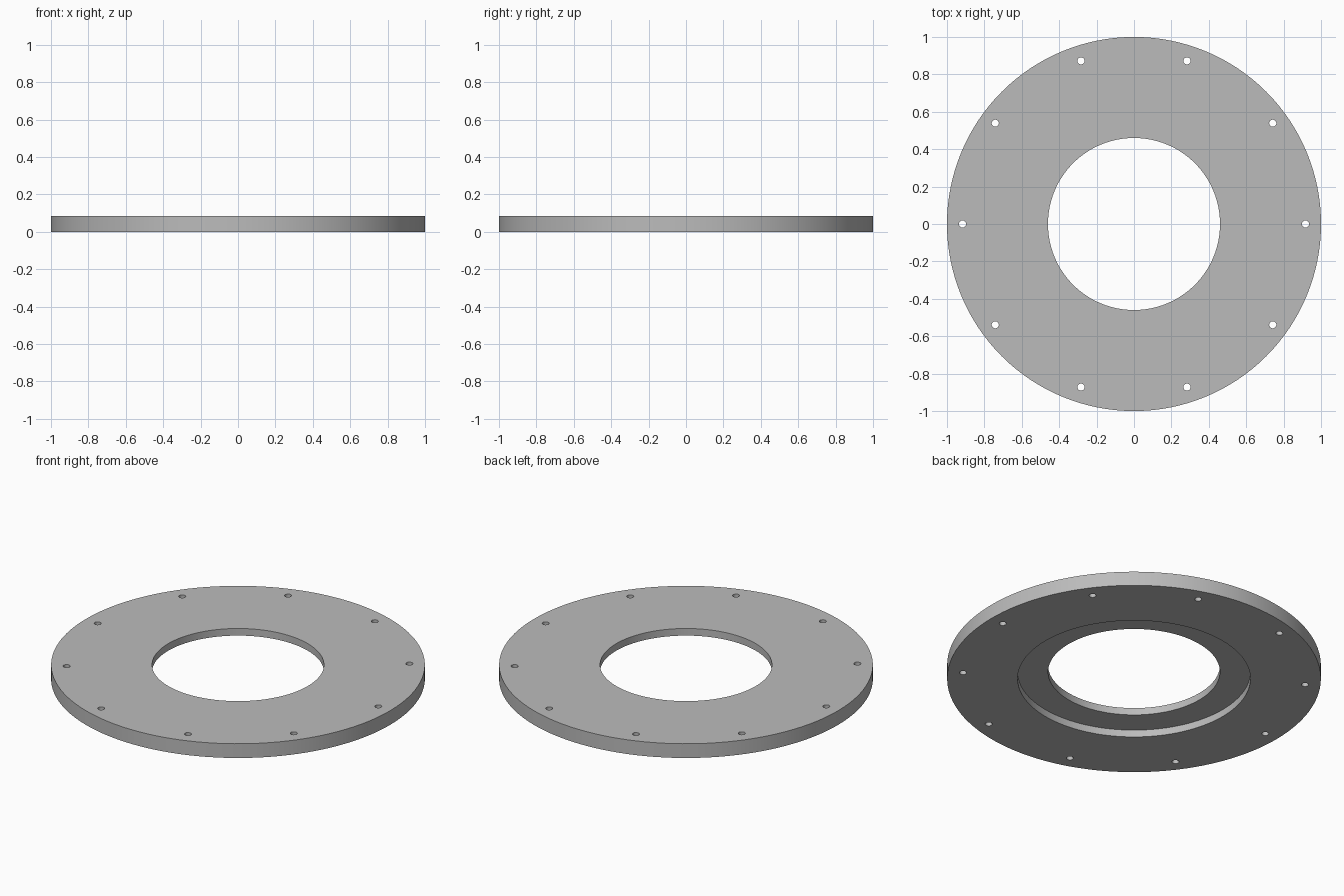
import bpy
import bmesh
from math import cos, sin, pi, radians
from mathutils import Matrix

cube = bpy.data.objects.get("Cube")
if cube:
    bpy.data.objects.remove(cube)

HEIGHT, STEP = 0.084, 0.042
OUTER, BORE, RECESS = 1.0, 0.46, 0.623
HOLE_COUNT, HOLE_CIRCLE, HOLE_RADIUS = 10, 0.917, 0.019
SEGMENTS = 128


def make_object(name, bm):
    bmesh.ops.recalc_face_normals(bm, faces=bm.faces)
    mesh = bpy.data.meshes.new(name)
    bm.to_mesh(mesh)
    bm.free()
    obj = bpy.data.objects.new(name, mesh)
    bpy.context.collection.objects.link(obj)
    return obj


grey = bpy.data.materials.new("plain grey")
grey.use_nodes = True
colour = (0.5, 0.5, 0.5, 1)
grey.diffuse_color = colour
grey.node_tree.nodes["Principled BSDF"].inputs["Base Color"].default_value = colour

# Flange ring: stepped section turned about the z axis
section = [(BORE, HEIGHT), (OUTER, HEIGHT), (OUTER, 0),
           (RECESS, 0), (RECESS, STEP), (BORE, STEP)]
bm = bmesh.new()
rings = []
for i in range(SEGMENTS):
    a = 2 * pi * i / SEGMENTS
    rings.append([bm.verts.new((r * cos(a), r * sin(a), z)) for r, z in section])
for i, ring in enumerate(rings):
    following = rings[(i + 1) % SEGMENTS]
    for j in range(len(section)):
        k = (j + 1) % len(section)
        bm.faces.new((ring[j], following[j], following[k], ring[k]))
flange = make_object("flange_ring", bm)
flange.data.materials.append(grey)

# Bolt hole cutters: evenly spaced pins
bm = bmesh.new()
for i in range(HOLE_COUNT):
    place = (Matrix.Rotation(2 * pi * i / HOLE_COUNT, 4, "Z")
             @ Matrix.Translation((HOLE_CIRCLE, 0, HEIGHT / 2)))
    bmesh.ops.create_cone(bm, cap_ends=True, segments=24, radius1=HOLE_RADIUS,
                          radius2=HOLE_RADIUS, depth=HEIGHT * 2, matrix=place)
cutter = make_object("bolt_hole_cutter", bm)
cutter.data.materials.append(grey)
cutter.hide_render = True

# Drill the bolt holes, then drop the cutter
drill = flange.modifiers.new("bolt_holes", "BOOLEAN")
drill.operation = "DIFFERENCE"
drill.solver = "EXACT"
drill.object = cutter
bpy.ops.object.select_all(action="DESELECT")
bpy.context.view_layer.objects.active = flange
flange.select_set(True)
bpy.ops.object.modifier_apply(modifier=drill.name)
bpy.data.objects.remove(cutter)
bpy.ops.object.shade_smooth_by_angle(angle=radians(30))
